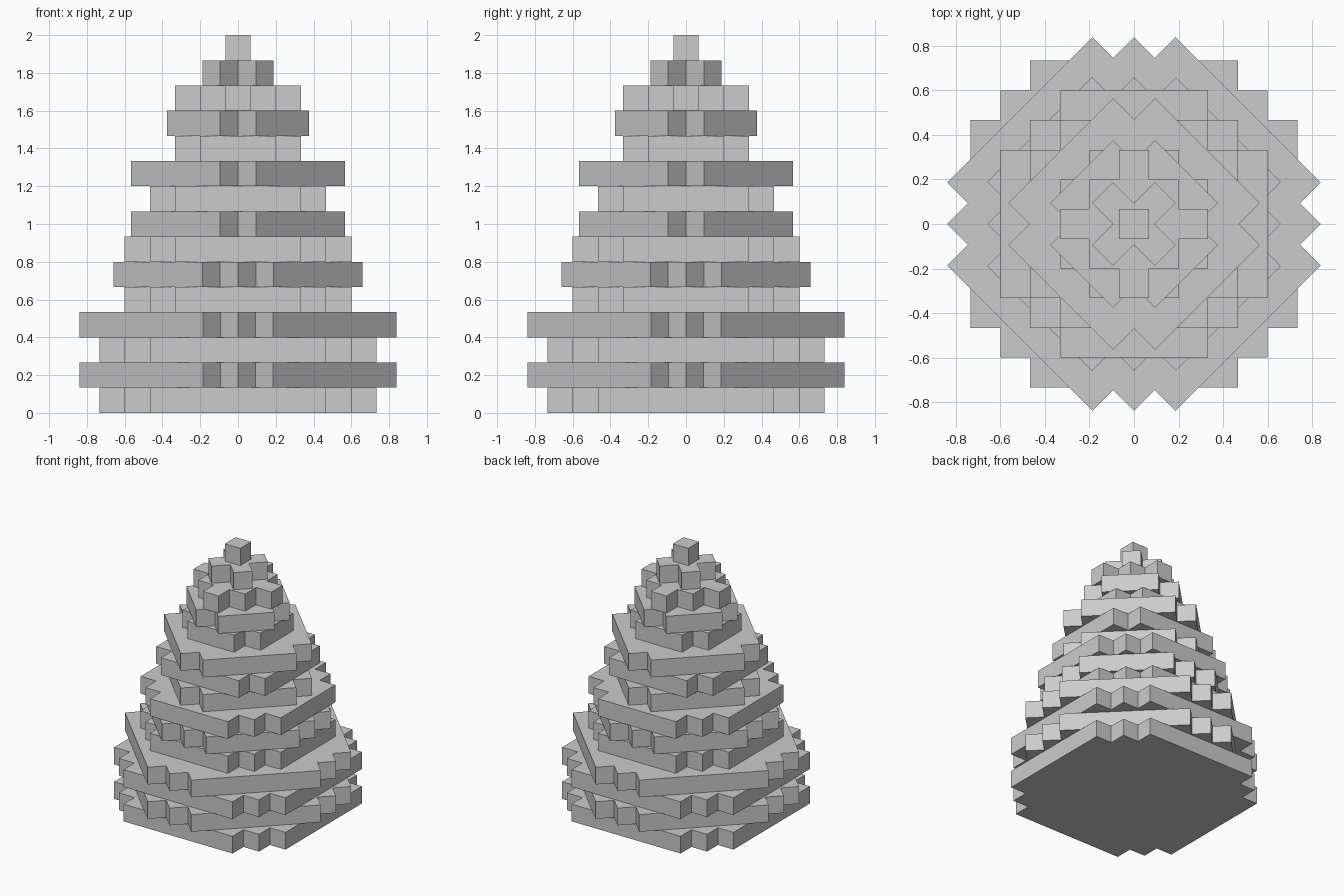
import bpy
import bmesh
from math import radians
from mathutils import Matrix, Vector

cube = bpy.data.objects.get("Cube")
if cube:
    bpy.data.objects.remove(cube, do_unlink=True)

UNIT = 2 / 15  # edge length of one block

# Single stone colour
stone = bpy.data.materials.new("grey stone")
stone.use_nodes = True
grey = (0.6, 0.6, 0.6, 1)
stone.diffuse_color = grey
stone.node_tree.nodes["Principled BSDF"].inputs["Base Color"].default_value = grey


def stepped_outline(half, notches):
    """Square of the given half width, each corner cut into a block staircase."""
    tips = [(half - k, half - notches + k) for k in range(notches + 1)]
    quarter = [tips[0]]
    for before, tip in zip(tips, tips[1:]):
        quarter += [(tip[0], before[1]), tip]
    points = []
    for turn in range(4):
        spin = Matrix.Rotation(radians(90 * turn), 2)
        points += [spin @ Vector(p) for p in quarter]
    return points


def add_tier(name, level, half, notches, angle, scale):
    bm = bmesh.new()
    spin = Matrix.Rotation(radians(angle), 2)
    verts = []
    for p in stepped_outline(half, notches):
        x, y = spin @ p * UNIT * scale
        verts.append(bm.verts.new((x, y, level * UNIT)))
    base = bm.faces.new(verts)
    # Raise the outline by one block
    raised = bmesh.ops.extrude_face_region(bm, geom=[base], use_keep_orig=True)
    top = [v for v in raised["geom"] if isinstance(v, bmesh.types.BMVert)]
    bmesh.ops.translate(bm, verts=top, vec=(0, 0, UNIT))
    bmesh.ops.recalc_face_normals(bm, faces=bm.faces)
    mesh = bpy.data.meshes.new(name)
    bm.to_mesh(mesh)
    bm.free()
    mesh.materials.append(stone)
    bpy.context.collection.objects.link(bpy.data.objects.new(name, mesh))


# Tiers from the ground up: half width in blocks, notches per corner
tiers = ([(5.5, 2)] * 4 + [(4.5, 2)] * 3 + [(3.5, 1)] * 3
         + [(2.5, 1)] * 2 + [(2.5, 2), (1.5, 1), (0.5, 0)])

for level, (half, notches) in enumerate(tiers):
    turned = level % 2 == 1  # every other tier sits diagonally
    kind = "diagonal_tier" if turned else "straight_tier"
    name = "top_block" if level == len(tiers) - 1 else f"{kind}_{level + 1}"
    scale = 0.988 if turned and half > 5 else 1
    add_tier(name, level, half, notches, 45 if turned else 0, scale)
